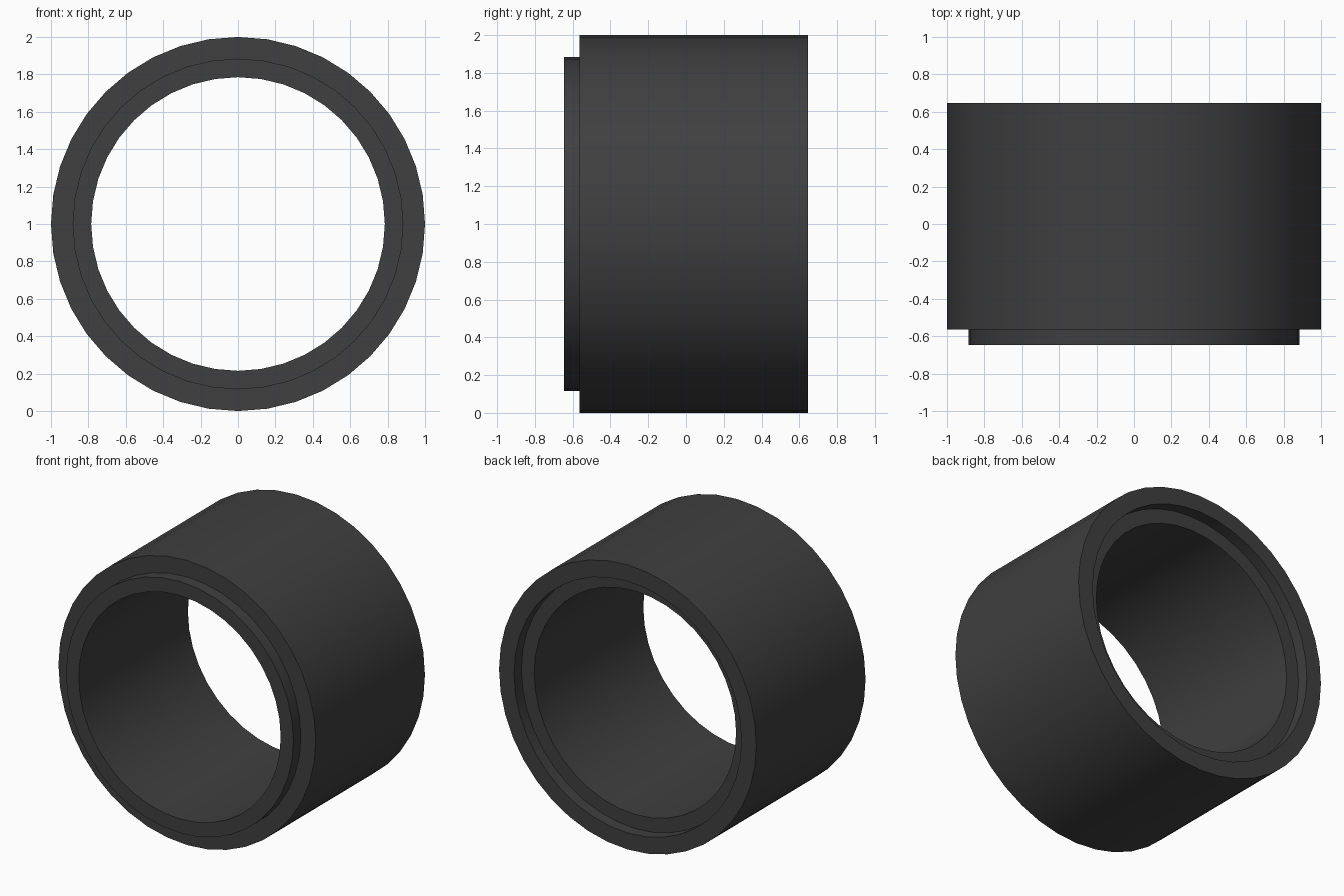
import bpy, bmesh, math
from mathutils import Vector

if "Cube" in bpy.data.objects:
    bpy.data.objects.remove(bpy.data.objects["Cube"])

SIDES = 40
R_OUT, R_LIP, R_IN = 1.0, 0.884, 0.785
Y_END, STEP = 0.647, 0.082

# Closed wall cross-section (radius, y): front lip, body, matching rear recess
profile = [
    (R_IN, -Y_END), (R_LIP, -Y_END), (R_LIP, -Y_END + STEP),
    (R_OUT, -Y_END + STEP), (R_OUT, Y_END), (R_LIP, Y_END),
    (R_LIP, Y_END - STEP), (R_IN, Y_END - STEP),
]

# Spin the section around the y axis
bm = bmesh.new()
verts = [bm.verts.new((0, y, r)) for r, y in profile]
edges = [bm.edges.new((verts[i - 1], verts[i])) for i in range(len(verts))]
bmesh.ops.spin(bm, geom=verts + edges, cent=(0, 0, 0), axis=(0, 1, 0),
               angle=math.tau, steps=SIDES, use_duplicate=False)
bmesh.ops.remove_doubles(bm, verts=bm.verts[:], dist=1e-4)
bmesh.ops.recalc_face_normals(bm, faces=bm.faces[:])
bmesh.ops.translate(bm, verts=bm.verts[:], vec=Vector((0, 0, R_OUT)))

mesh = bpy.data.meshes.new("stepped_ring")
bm.to_mesh(mesh)
bm.free()
ring = bpy.data.objects.new("stepped_ring", mesh)
bpy.context.collection.objects.link(ring)

# Dark grey finish
mat = bpy.data.materials.new("dark_grey")
mat.diffuse_color = (0.05, 0.05, 0.05, 1)
mat.use_nodes = True
mat.node_tree.nodes["Principled BSDF"].inputs["Base Color"].default_value = mat.diffuse_color
mesh.materials.append(mat)

# Smooth walls, sharp steps
bpy.context.view_layer.objects.active = ring
ring.select_set(True)
bpy.ops.object.shade_smooth_by_angle(angle=math.radians(30))
